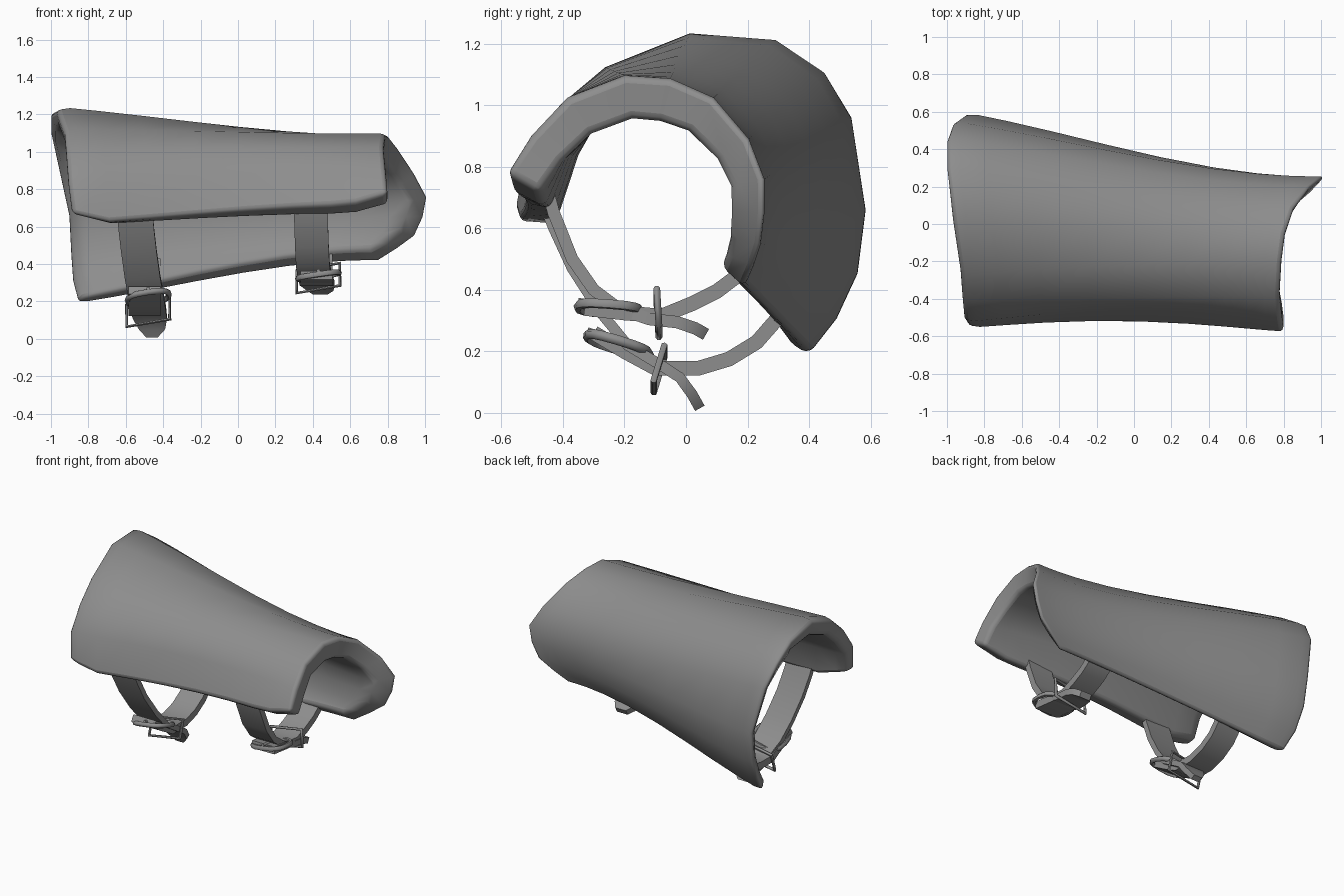
import bpy, bmesh, math
from mathutils import Vector

if "Cube" in bpy.data.objects:
    bpy.data.objects.remove(bpy.data.objects["Cube"])

grey = bpy.data.materials.new("grey")
grey.diffuse_color = (0.27, 0.27, 0.27, 1)
grey.use_nodes = True
grey.node_tree.nodes["Principled BSDF"].inputs["Base Color"].default_value = grey.diffuse_color


def finish(ob, angle=45):
    ob.data.materials.clear()
    ob.data.materials.append(grey)
    bpy.ops.object.select_all(action='DESELECT')
    ob.select_set(True)
    bpy.context.view_layer.objects.active = ob
    bpy.ops.object.shade_smooth_by_angle(angle=math.radians(angle))


def grid_solid(name, outer, inner):
    """Closed slab between two matching grids of points."""
    bm = bmesh.new()
    a = [[bm.verts.new(p) for p in row] for row in outer]
    b = [[bm.verts.new(p) for p in row] for row in inner]
    n, m = len(a), len(a[0])
    for i in range(n - 1):
        for j in range(m - 1):
            for g in (a, b):
                bm.faces.new((g[i][j], g[i + 1][j], g[i + 1][j + 1], g[i][j + 1]))
    for i in range(n - 1):
        for j in (0, m - 1):
            bm.faces.new((a[i][j], a[i + 1][j], b[i + 1][j], b[i][j]))
    for j in range(m - 1):
        for i in (0, n - 1):
            bm.faces.new((a[i][j], a[i][j + 1], b[i][j + 1], b[i][j]))
    bmesh.ops.recalc_face_normals(bm, faces=bm.faces)
    me = bpy.data.meshes.new(name)
    bm.to_mesh(me)
    bm.free()
    ob = bpy.data.objects.new(name, me)
    bpy.context.collection.objects.link(ob)
    return ob


# Arm guard shell: end outlines from front lower edge, over the top, to back lower edge
WIDE = [(-.89, -.56, .67), (-.91, -.525, .85), (-.92, -.41, 1.0),
        (-.93, -.265, 1.125), (-.97, .015, 1.24), (-1.005, .30, 1.22), (-1.005, .46, 1.115),
        (-.975, .55, .965), (-.91, .597, .66), (-.90, .57, .45), (-.89, .50, .30), (-.86, .41, .185)]
NARROW = [(.80, -.585, .78), (.79, -.505, .90), (.78, -.385, 1.025),
          (.79, -.20, 1.097), (.81, -.05, 1.087), (.86, .09, 1.025), (.95, .205, .89),
          (1.02, .255, .76), (1.0, .255, .65), (.955, .243, .55), (.86, .22, .48), (.75, .19, .41)]
THICK = [.125, .13, .14, .142, .142, .135, .12, .11, .105, .10, .095, .10]
# how far the inner lip sits back from the outer lip at each end
LIP = [0, 0, .01, .01, .02, .05, .08, .10, .10, .10, .08, .05]
outer, inner = [], []
for s in (0, .04, .12, .25, .4, .55, .7, .82, .9, .95, 1):
    e = s + 1.1 * s * s * (1 - s)
    row = []
    for i, (p, q) in enumerate(zip(WIDE, NARROW)):
        v = Vector(p).lerp(Vector(q), e)
        v.x = p[0] + (q[0] - p[0]) * s
        if i < 2:
            v.y += .05 * math.sin(math.pi * s)
        if i == 0:
            v.z -= .06 * min(1, s / .12, (1 - s) / .12)
        row.append(v)
    last = len(row) - 1
    ins, outs = [], []
    for i, v in enumerate(row):
        t = row[min(i + 1, last)] - row[max(i - 1, 0)]
        nrm = Vector((0, t.z, -t.y))
        if i == 0:
            nrm = Vector((0, 1, -.6 * s))
        elif i == last:
            nrm = Vector((0, -1, .5 + .4 * min(1, 3 * s)))
        off = nrm.normalized() * THICK[i] * (.85 + .15 * s)
        w = v + off * (.88 if s == 0 else 1)
        w.x += (.03 if i > 4 else .01) * (1 - s) - LIP[i] * s
        ins.append(w)
        outs.append(v + off * (.14 if s == 0 else 0))
    outer.append(outs)
    inner.append(ins)
shell = grid_solid("arm_guard_shell", outer, inner)
bev = shell.modifiers.new("rounded_rim", 'BEVEL')
bev.width = .025
bev.segments = 3
bev.limit_method = 'ANGLE'
bev.angle_limit = math.radians(50)
finish(shell, 65)


def strap(name, path, widths, thick=.035):
    """Ribbon whose flat side follows a path of (x, y, z) points."""
    pts = [Vector(p) for p in path]
    up, dn = [], []
    for i, p in enumerate(pts):
        t = pts[min(i + 1, len(pts) - 1)] - pts[max(i - 1, 0)]
        off = Vector((0, t.z, -t.y)).normalized() * thick / 2
        w = Vector((widths[min(i, len(widths) - 1)] / 2, 0, 0))
        up.append([p - w + off, p + off, p + w + off])
        dn.append([p - w - off, p - off, p + w - off])
    finish(grid_solid(name, up, dn))


def tube(name, pts, radius, cyclic=True):
    cu = bpy.data.curves.new(name, 'CURVE')
    cu.dimensions = '3D'
    cu.bevel_depth = radius
    cu.bevel_resolution = 1
    cu.use_fill_caps = True
    sp = cu.splines.new('POLY')
    sp.points.add(len(pts) - 1)
    for a, p in zip(sp.points, pts):
        a.co = (*p, 1)
    sp.use_cyclic_u = cyclic
    ob = bpy.data.objects.new(name, cu)
    bpy.context.collection.objects.link(ob)
    bpy.ops.object.select_all(action='DESELECT')
    ob.select_set(True)
    bpy.context.view_layer.objects.active = ob
    bpy.ops.object.convert(target='MESH')
    finish(bpy.context.object, 60)


def buckle(side, cx, y0, z0, y1, z1, keeper):
    """Oval ring from (y0, z0) to (y1, z1), a prong, and a thin strap keeper."""
    ring = []
    for k in range(16):
        c, s = math.cos(k * math.pi / 8), math.sin(k * math.pi / 8)
        f = .5 + .5 * math.copysign(abs(c) ** .7, c)
        u = math.copysign(abs(s) ** .7, s)
        ring.append((cx + .11 * u, y0 + (y1 - y0) * f, z0 + (z1 - z0) * f + .016 * u))
    tube(side + "_buckle_ring", ring, .016)
    tube(side + "_buckle_prong", [(cx, y1, z1), (cx, (y0 + y1) / 2, (z0 + z1) / 2 + .015),
                                  (cx, y0, z0 + .02)], .01, False)
    (ya, za), (yb, zb) = keeper
    tube(side + "_strap_keeper", [(cx - .115, ya, za - .02), (cx + .115, ya, za + .02),
                                  (cx + .115, yb, zb + .02), (cx - .115, yb, zb - .02)], .011)


# Wide-end strap
strap("wide_front_strap", [(-.55, -.47, .70), (-.545, -.43, .60), (-.53, -.37, .47), (-.51, -.28, .33),
                           (-.49, -.19, .22), (-.48, -.09, .16), (-.47, -.02, .115),
                           (-.46, .02, .06), (-.46, .045, .015)],
      [.19, .19, .19, .19, .19, .19, .18, .14, .06])
strap("wide_back_strap", [(-.50, -.30, .26), (-.50, -.2, .20), (-.50, -.10, .145), (-.50, .04, .145),
                          (-.50, .14, .175), (-.50, .23, .23), (-.50, .30, .31), (-.50, .36, .42)],
      [.17], .048)
buckle("wide", -.48, -.32, .25, -.12, .19, ((-.07, .20), (-.105, .085)))

# Narrow-end strap
strap("narrow_front_strap", [(.39, -.46, .76), (.39, -.43, .65), (.395, -.37, .50), (.40, -.30, .40),
                             (.41, -.22, .34), (.42, -.12, .305), (.43, -.03, .295),
                             (.44, .03, .275), (.44, .065, .255)],
      [.18, .18, .18, .18, .18, .18, .17, .14, .08], .04)
strap("narrow_back_strap", [(.42, -.33, .34), (.42, -.2, .325), (.42, -.08, .315), (.42, .02, .355),
                            (.42, .10, .395), (.42, .16, .44), (.42, .20, .51)],
      [.17], .048)
buckle("narrow", .43, -.35, .345, -.15, .33, ((-.095, .385), (-.088, .265)))
